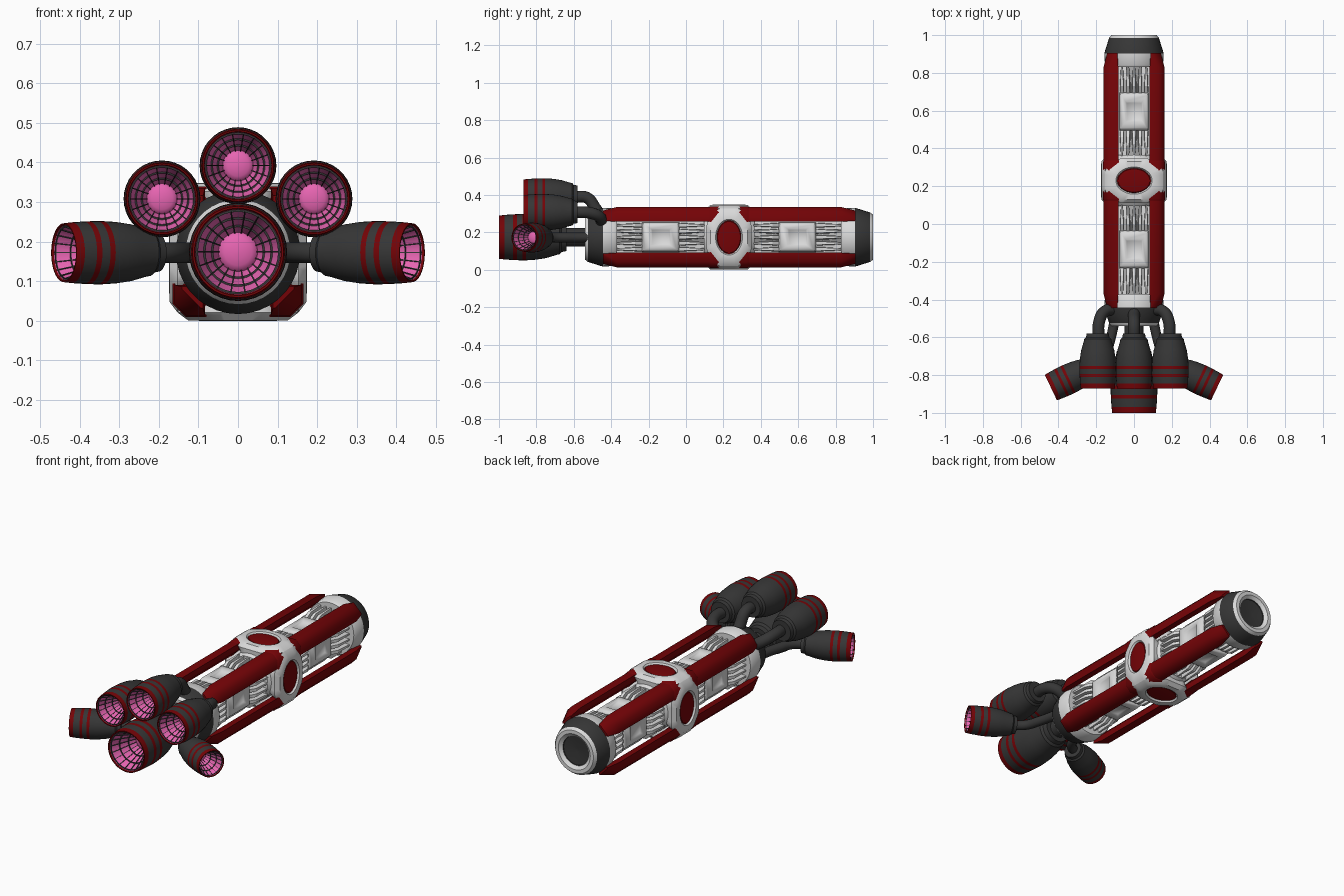
import bpy, bmesh, math
from mathutils import Vector, Matrix

if "Cube" in bpy.data.objects:
    bpy.data.objects.remove(bpy.data.objects["Cube"])

CZ = 0.174      # height of the hull axis
MY = 0.23       # middle of the hull along y


def material(name, rgb):
    m = bpy.data.materials.new(name)
    m.diffuse_color = (*rgb, 1)
    m.use_nodes = True
    m.node_tree.nodes["Principled BSDF"].inputs["Base Color"].default_value = m.diffuse_color
    return m


LIGHT, DARK, RED, PINK, MID = range(5)
MATS = [material("light_grey", (0.70, 0.70, 0.70)), material("dark_grey", (0.037, 0.037, 0.037)),
        material("deep_red", (0.175, 0.001, 0.002)), material("glow_pink", (0.87, 0.14, 0.48)),
        material("mid_grey", (0.42, 0.42, 0.42))]


def loft(bm, rings, mats=LIGHT, closed=False):
    """Skin a list of point rings; mats is one index or one per span."""
    vs = [[bm.verts.new(p) for p in r] for r in rings]
    n = len(vs[0])
    spans = list(zip(vs, vs[1:]))
    if closed:
        spans.append((vs[-1], vs[0]))
    for k, (a, b) in enumerate(spans):
        for i in range(n):
            j = (i + 1) % n
            f = bm.faces.new((a[i], a[j], b[j], b[i]))
            f.material_index = mats if isinstance(mats, int) else mats[k]
    if not closed:
        for r, k in ((vs[0], 0), (vs[-1], -1)):
            bm.faces.new(r).material_index = mats if isinstance(mats, int) else mats[k]


def circle(r, z, n=36):
    return [(r * math.cos(i * math.tau / n), r * math.sin(i * math.tau / n), z) for i in range(n)]


def finish(bm, name, matrix=None, angle=35):
    bmesh.ops.recalc_face_normals(bm, faces=bm.faces)
    me = bpy.data.meshes.new(name)
    bm.to_mesh(me)
    bm.free()
    for m in MATS:
        me.materials.append(m)
    if matrix:
        me.transform(matrix)
    ob = bpy.data.objects.new(name, me)
    bpy.context.collection.objects.link(ob)
    bpy.ops.object.select_all(action='DESELECT')
    ob.select_set(True)
    bpy.context.view_layer.objects.active = ob
    bpy.ops.object.shade_smooth_by_angle(angle=math.radians(angle))
    return ob


def aim(pos, direction):
    return Matrix.Translation(pos) @ Vector(direction).to_track_quat('Z', 'Y').to_matrix().to_4x4()


def lathe(name, profile, mats, matrix, n=36):
    bm = bmesh.new()
    loft(bm, [circle(r, t, n) for t, r in profile], mats)
    return finish(bm, name, matrix)


# ---- engines -------------------------------------------------------------
def engine(name, mouth, back, R, L):
    bm = bmesh.new()
    # glowing liner, red lip and stripes, tapered shell, stepped collar
    prof = [(.44, .05), (.44, .40), (.02, .87), (0, .89), (0, .93), (.085, .96), (.21, .985),
            (.265, .992), (.35, 1), (.405, .998), (.55, .97), (.7, .90), (.86, .76),
            (.90, .74), (.93, .64), (1, .60), (1, .05)]
    mats = [PINK, PINK, RED, RED, RED, DARK, RED, DARK, RED] + [DARK] * 7
    loft(bm, [circle(r * R, t * L) for t, r in prof], mats)
    cone = lambda s: ((.02 + .42 * s) * L, (.865 - .465 * s) * R)
    # radial ribs
    n = 18
    for i in range(n):
        rot = Matrix.Rotation(i * math.tau / n, 3, 'Z')
        w, rings = .015 * R, []
        for s in (0, 1):
            z, r = cone(s)
            rings.append([rot @ Vector(p) for p in
                          ((r + .02 * R, -w, z), (r + .02 * R, w, z), (r - .035 * R, w, z), (r - .035 * R, -w, z))])
        loft(bm, rings, DARK)
    # grating hoops
    for s in (.03, .36, .7):
        z, r = cone(s)
        h = .017 * R
        loft(bm, [circle(r + h, z - h), circle(r + h, z + h), circle(r - 2 * h, z + h),
                  circle(r - 2 * h, z - h)], DARK, closed=True)
    # glowing bulb
    loft(bm, [circle(.40 * R * math.cos(a), .44 * L - .14 * R * math.sin(a), 24)
              for a in (0, .4, .8, 1.2, 1.5)], PINK)
    return finish(bm, name, aim(mouth, back))


def pipe(name, pts, r):
    cu = bpy.data.curves.new(name, 'CURVE')
    cu.dimensions = '3D'
    cu.bevel_depth, cu.bevel_resolution, cu.use_fill_caps = r, 4, True
    sp = cu.splines.new('BEZIER')
    sp.bezier_points.add(len(pts) - 1)
    for b, p in zip(sp.bezier_points, pts):
        b.co = p
        b.handle_left_type = b.handle_right_type = 'AUTO'
    cu.materials.append(MATS[DARK])
    bpy.context.collection.objects.link(bpy.data.objects.new(name, cu))


engine("main_engine", (0, -1, CZ), (0, 1, 0), .124, .36)
pipe("main_pipe", [(0, -.66, CZ), (0, -.5, CZ)], .05)
engine("top_engine", (0, -.87, .392), (0, 1, 0), .097, .29)
pipe("top_pipe", [(0, -.6, .388), (0, -.53, .385), (0, -.485, .33), (0, -.44, .26)], .031)
for s, side in ((1, "right"), (-1, "left")):
    engine(side + "_upper_engine", (s * .192, -.87, .308), (0, 1, 0), .097, .29)
    pipe(side + "_upper_pipe", [(s * .187, -.6, .308), (s * .185, -.52, .305),
                                (s * .158, -.465, .285), (s * .09, -.45, .24)], .031)
    engine(side + "_outer_engine", (s * .44, -.866, .172), (-s * .9, .43, 0), .080, .265)
    pipe(side + "_outer_pipe", [(s * .23, -.766, .172), (s * .165, -.72, .172),
                                (s * .13, -.63, .172), (s * .10, -.5, .172)], .026)

# ---- hull end caps and core ----------------------------------------------
along = aim((0, 0, CZ), (0, 1, 0))
cap = [(.83, .06), (.83, .145), (.845, .154), (.903, .157), (.905, .157), (.985, .132),
       (1.0, .120), (1.0, .100), (.985, .082), (.98, .081), (.972, .01)]
cap_mats = [LIGHT, LIGHT, LIGHT, DARK, DARK, LIGHT, LIGHT, LIGHT, DARK, DARK]
lathe("nose_cap", cap, cap_mats, along)
lathe("tail_cap", [(2 * MY - t, r) for t, r in cap], cap_mats, along)
lathe("core_rod", [(MY - .62, .06), (MY + .62, .06)], [MID], along, 8)
lathe("hub_drum", [(MY - .135, .09), (MY - .135, .12), (MY - .115, .135),
                   (MY + .115, .135), (MY + .135, .12), (MY + .135, .09)], LIGHT, along)


# ---- parts repeated on the four sides -------------------------------------
def quarter(k):
    return Matrix.Translation((0, 0, CZ)) @ Matrix.Rotation(k * math.pi / 2, 4, 'Y')


def rail_ring(y, outer, inner, ch, thick=.035):
    return [(inner, y, outer), (outer - ch, y, outer), (outer, y, outer - ch), (outer, y, inner),
            (outer - thick, y, inner), (inner, y, outer - thick)]


def rect(d, hx, hy, y):
    return [(-hx, y - hy, d), (hx, y - hy, d), (hx, y + hy, d), (-hx, y + hy, d)]


def octagon(d, hx, hy, c0=.48, n=48):
    """Octagon sampled at n angles so that it can be bridged to an ellipse."""
    pts = []
    for i in range(n):
        c, s = math.cos(i * math.tau / n), math.sin(i * math.tau / n)
        k = 1 / max(abs(c), abs(s), (abs(c) + abs(s)) / (1 + c0))
        pts.append((k * c * hx, MY + k * s * hy, d))
    return pts


def ellipse(d, hx, hy, n=48):
    return [(hx * math.cos(i * math.tau / n), MY + hy * math.sin(i * math.tau / n), d) for i in range(n)]


for k, side in enumerate(("top", "right", "bottom", "left")):
    # corner rail whose ends fold in to the caps, and its thicker collar at the hub
    bm = bmesh.new()
    loft(bm, [rail_ring(MY - .675, .142, .088, .048, .03), rail_ring(MY - .60, .161, .083, .03),
              rail_ring(MY + .60, .161, .083, .03), rail_ring(MY + .675, .142, .088, .048, .03)], RED)
    loft(bm, [rail_ring(MY - .105, .161, .08, .03), rail_ring(MY - .098, .165, .08, .033),
              rail_ring(MY + .098, .165, .08, .033), rail_ring(MY + .105, .161, .08, .03)], RED)
    finish(bm, side + "_rail", quarter(k), 50)

    # octagonal hub frame wrapping over the rails, with a red oval window
    bm = bmesh.new()
    loft(bm, [octagon(.10, .10, .118), octagon(.153, .153, .120), octagon(.173, .126, .100),
              ellipse(.174, .096, .072), ellipse(.162, .087, .065)], LIGHT)
    loft(bm, [ellipse(.160, .089, .067), ellipse(.168, .084, .061), ellipse(.172, .05, .035)], RED)
    finish(bm, side + "_hub_frame", quarter(k), 40)

    # recessed core boxes and the vanes at both of their ends
    bm = bmesh.new()
    fins = bmesh.new()
    for e in (-1, 1):
        y = MY + e * .365
        loft(bm, [rect(.05, .078, .10, y), rect(.092, .078, .10, y), rect(.108, .066, .085, y),
                  rect(.108, .046, .054, y), rect(.097, .038, .045, y)], LIGHT)
        for a, b in ((.275, .13), (.455, .61)):
            for i in range(-2, 3):
                u = i * .032
                rings = []
                for t, w, lo, hi in ((a, .015, .04, .088), (a + (b - a) * .3, .014, .04, .114),
                                     (b, .006, .04, .118)):
                    yy = MY + e * t
                    rings.append([(u - w, yy, lo), (u + w, yy, lo),
                                  (u + w * .6, yy, hi), (u - w * .6, yy, hi)])
                loft(fins, rings, LIGHT)
    finish(bm, side + "_core_boxes", quarter(k), 60)
    finish(fins, side + "_vanes", quarter(k), 20)
